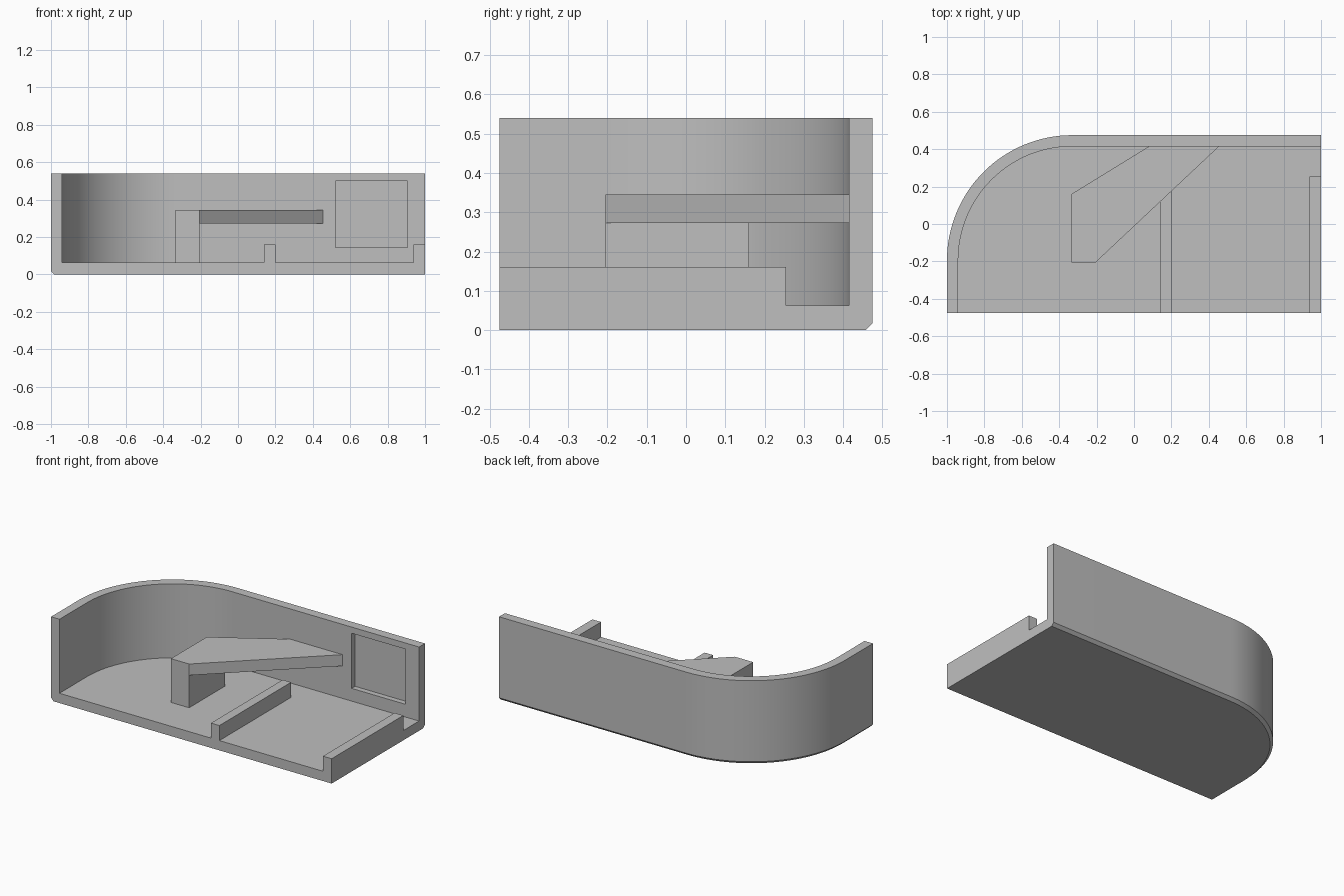
import bpy
import bmesh
from math import cos, sin, pi, radians

cube = bpy.data.objects.get("Cube")
if cube:
    bpy.data.objects.remove(cube, do_unlink=True)

grey = bpy.data.materials.new("light_grey")
grey.use_nodes = True
GREY = (0.52, 0.52, 0.52, 1)
grey.diffuse_color = GREY
grey.node_tree.nodes["Principled BSDF"].inputs["Base Color"].default_value = GREY

FRONT, BACK, SIDE = -0.475, 0.475, 1.0
WALL, FLOOR, TOP, CHAMFER = 0.06, 0.063, 0.54, 0.018
LIP_TOP, LIP_END = 0.16, 0.255


def loft(name, layers):
    """Closed solid through matching outlines, given as (points, z)."""
    bm = bmesh.new()
    rings = [[bm.verts.new((x, y, z)) for x, y in pts] for pts, z in layers]
    n = len(rings[0])
    for low, high in zip(rings, rings[1:]):
        for i in range(n):
            j = (i + 1) % n
            bm.faces.new((low[i], low[j], high[j], high[i]))
    bm.faces.new(rings[0])
    bm.faces.new(rings[-1])
    bmesh.ops.recalc_face_normals(bm, faces=bm.faces)
    mesh = bpy.data.meshes.new(name)
    bm.to_mesh(mesh)
    bm.free()
    mesh.materials.append(grey)
    obj = bpy.data.objects.new(name, mesh)
    bpy.context.collection.objects.link(obj)
    return obj


def prism(name, pts, z0, z1):
    return loft(name, [(pts, z0), (pts, z1)])


def box(name, x0, x1, y0, y1, z0, z1):
    return prism(name, [(x0, y0), (x1, y0), (x1, y1), (x0, y1)], z0, z1)


def outline(inset, overrun=0.0, steps=32):
    """Tray outline with one rounded corner; the inset moves only the walled sides."""
    cx, cy, r = -0.33, -0.195, 0.67 - inset
    arc = [(cx + r * cos(pi - pi / 2 * i / steps), cy + r * sin(pi - pi / 2 * i / steps))
           for i in range(steps + 1)]
    end, front = SIDE + overrun, FRONT - overrun
    return [(cx - r, front)] + arc + [(end, cy + r), (end, front)]


def cut(target, cutter):
    cutter.hide_render = True
    mod = target.modifiers.new("cut", 'BOOLEAN')
    mod.operation = 'DIFFERENCE'
    mod.solver = 'EXACT'
    mod.object = cutter
    bpy.context.view_layer.objects.active = target
    bpy.ops.object.modifier_apply(modifier=mod.name)
    bpy.data.objects.remove(cutter, do_unlink=True)


# Floor and back wall, open at the front and one end
tray = loft("tray", [(outline(CHAMFER), 0), (outline(0), CHAMFER), (outline(0), TOP)])
cut(tray, prism("tray_hollow", outline(WALL, 0.2), FLOOR, TOP + 0.2))

# Shallow square recess in the back wall
inner = BACK - WALL
cut(tray, box("recess_cutter", 0.52, 0.905, inner - 0.1, inner + 0.035, 0.145, 0.5))

# Angled shelf joined to the back wall, and its supporting post
prism("shelf", [(-0.335, -0.205), (-0.205, -0.205), (0.455, inner),
                (0.08, inner), (-0.335, 0.16)], 0.272, 0.345)
box("shelf_post", -0.335, -0.205, -0.205, 0.16, FLOOR, 0.272)

# Low floor ridge and matching lip at the open end
box("floor_ridge", 0.14, 0.2, FRONT, LIP_END, FLOOR, LIP_TOP)
box("end_lip", 0.938, SIDE, FRONT, LIP_END, FLOOR, LIP_TOP)

# Smooth the rounded corner, keep the edges sharp
bpy.ops.object.select_all(action='DESELECT')
tray.select_set(True)
bpy.context.view_layer.objects.active = tray
bpy.ops.object.shade_smooth_by_angle(angle=radians(30))
